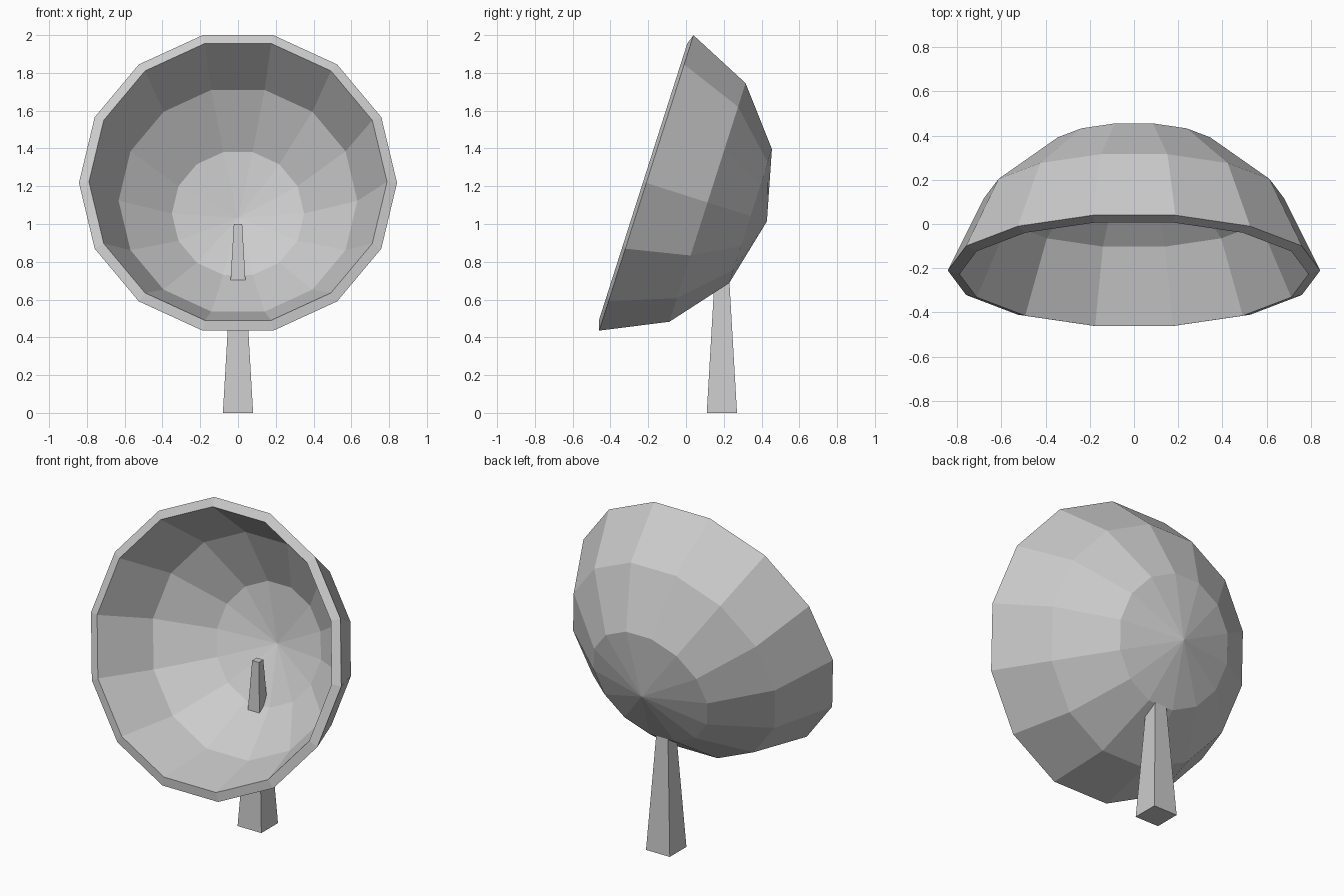
import bpy, bmesh, math
from mathutils import Vector

if "Cube" in bpy.data.objects:
    bpy.data.objects.remove(bpy.data.objects["Cube"])


def finish(name, bm):
    bmesh.ops.recalc_face_normals(bm, faces=bm.faces[:])
    mesh = bpy.data.meshes.new(name)
    bm.to_mesh(mesh)
    bm.free()
    obj = bpy.data.objects.new(name, mesh)
    bpy.context.collection.objects.link(obj)
    return obj


# Dish: thick faceted bowl, 14 sides, revolved from (radius, depth) profile
SIDES = 14
profile = [(0, 0.67), (0.382, 0.579), (0.68, 0.34), (0.842, 0.0),     # outside
           (0.789, -0.018), (0.632, 0.31), (0.35, 0.532), (0, 0.615)]  # inside
bm = bmesh.new()
verts = [bm.verts.new((r, 0, -d)) for r, d in profile]
edges = [bm.edges.new(pair) for pair in zip(verts, verts[1:])]
bmesh.ops.spin(bm, geom=verts + edges, cent=(0, 0, 0), axis=(0, 0, 1),
               angle=math.tau, steps=SIDES, use_duplicate=False)
bmesh.ops.remove_doubles(bm, verts=bm.verts[:], dist=0.001)
dish = finish("dish", bm)
dish.location = (0, -0.21, 1.2175)
dish.rotation_euler.x = math.radians(72.3)

# Pole: tapered square post that pokes through the dish
bm = bmesh.new()
bmesh.ops.create_cone(bm, cap_ends=True, segments=4, radius1=0.08 * math.sqrt(2),
                      radius2=0.022 * math.sqrt(2), depth=1.0)
ang = math.radians(45)
low = bm.verts[:][0].co
if min(abs(low.x), abs(low.y)) < 0.001:
    for v in bm.verts:
        v.co = Vector((v.co.x * math.cos(ang) - v.co.y * math.sin(ang),
                       v.co.x * math.sin(ang) + v.co.y * math.cos(ang), v.co.z))
pole = finish("pole", bm)
pole.location = (0, 0.19, 0.5)
